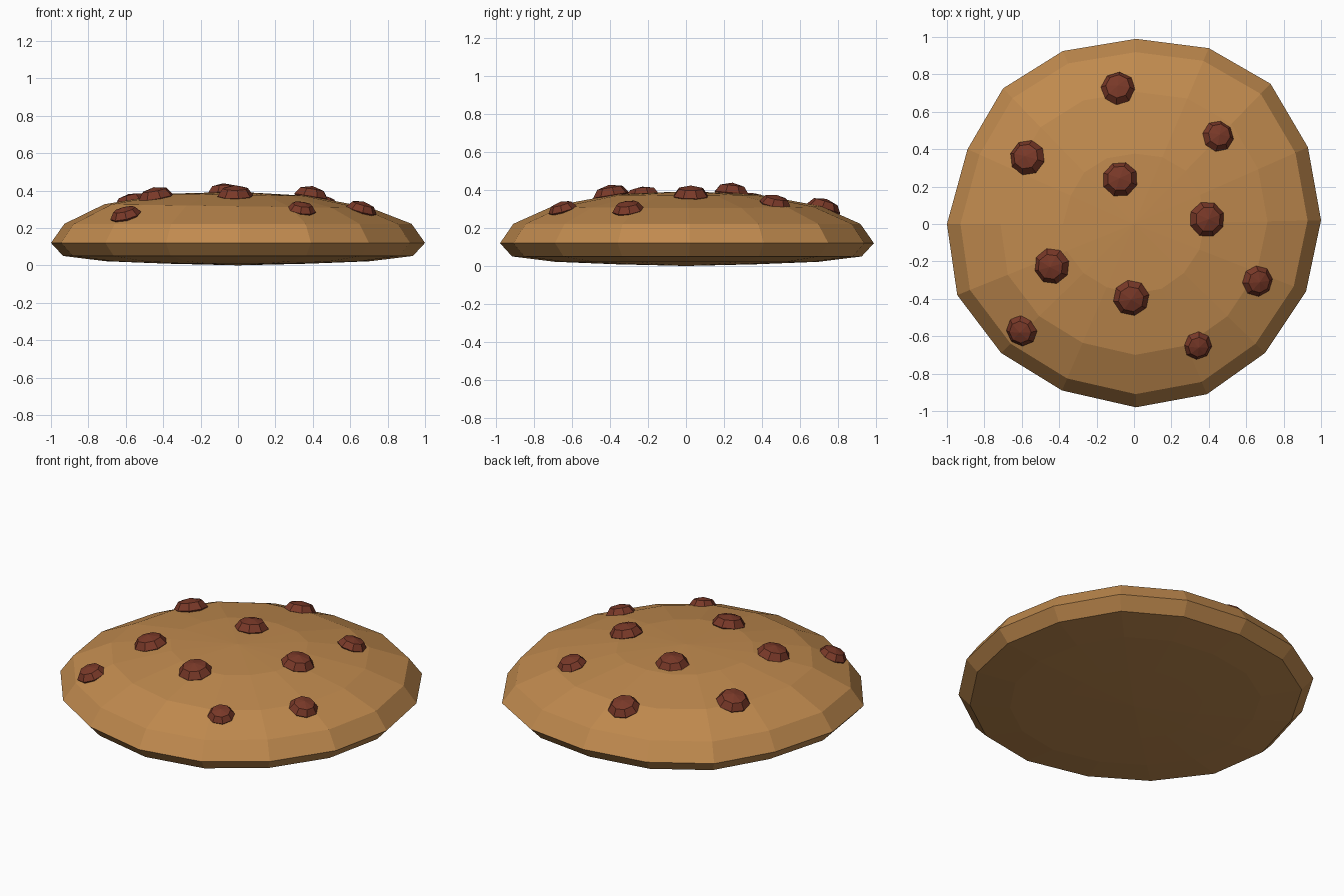
import bpy, bmesh, math
from mathutils import Vector, Matrix
from mathutils.bvhtree import BVHTree

if "Cube" in bpy.data.objects:
    bpy.data.objects.remove(bpy.data.objects["Cube"])


def material(name, rgb):
    m = bpy.data.materials.new(name)
    m.diffuse_color = (*rgb, 1)
    m.use_nodes = True
    m.node_tree.nodes["Principled BSDF"].inputs["Base Color"].default_value = m.diffuse_color
    return m


def finish(bm, name, mat):
    me = bpy.data.meshes.new(name)
    bm.to_mesh(me)
    bm.free()
    ob = bpy.data.objects.new(name, me)
    bpy.context.collection.objects.link(ob)
    me.materials.append(mat)
    return ob


dough = material("baked dough", (0.53, 0.255, 0.077))
chocolate = material("chocolate", (0.19, 0.04, 0.021))

# Slightly uneven rim of the cookie, 16 corners seen from above
rim = [(1, .02), (.93, .41), (.73, .75), (.40, .94), (.01, .99), (-.38, .925),
       (-.70, .725), (-.89, .40), (-1, 0), (-.945, -.38), (-.71, -.69), (-.385, -.89),
       (.01, -.98), (.39, -.91), (.70, -.69), (.92, -.36)]
# (scale, height) of each ring from the bottom to the top
rings = [(.38, .009), (.707, .022), (.935, .05), (1, .12), (.928, .222), (.714, .316), (.38, .377)]

# Cookie body: stacked rings closed by fans
bm = bmesh.new()
loops = []
for s, z in rings:
    tilt = -.015 if z > .3 else 0
    loops.append([bm.verts.new((x * s, y * s, z + tilt * x * s)) for x, y in rim])
bottom, top = bm.verts.new((0, 0, 0)), bm.verts.new((0, 0, .393))
for i in range(16):
    j = (i + 1) % 16
    for a, b in zip(loops, loops[1:]):
        bm.faces.new((a[i], a[j], b[j], b[i]))
    bm.faces.new((bottom, loops[0][j], loops[0][i]))
    bm.faces.new((top, loops[-1][i], loops[-1][j]))
bmesh.ops.recalc_face_normals(bm, faces=bm.faces)
tree = BVHTree.FromBMesh(bm)
finish(bm, "cookie", dough)

# Chocolate chips: flattened low-poly balls lying on the dome
chips = [(-.085, .725, .092), (.45, .47, .085), (-.57, .355, .096), (-.075, .24, .096),
         (.39, .025, .096), (-.44, -.225, .097), (-.015, -.395, .097), (.66, -.305, .084),
         (-.60, -.57, .085), (.34, -.65, .077)]
for n, (x, y, r) in enumerate(chips, 1):
    hit = tree.ray_cast(Vector((x, y, 2)), Vector((0, 0, -1)))[0]
    normal = Vector((.42 * x, .42 * y, 1))
    rot = Vector((0, 0, 1)).rotation_difference(normal).to_matrix().to_4x4()
    bm = bmesh.new()
    bmesh.ops.create_uvsphere(bm, u_segments=8, v_segments=4, radius=1)
    bm.transform(Matrix.Translation(hit) @ rot @ Matrix.Rotation(n * .7, 4, 'Z')
                 @ Matrix.Diagonal((r, r, r * .58, 1)))
    finish(bm, f"chocolate_chip_{n}", chocolate)
